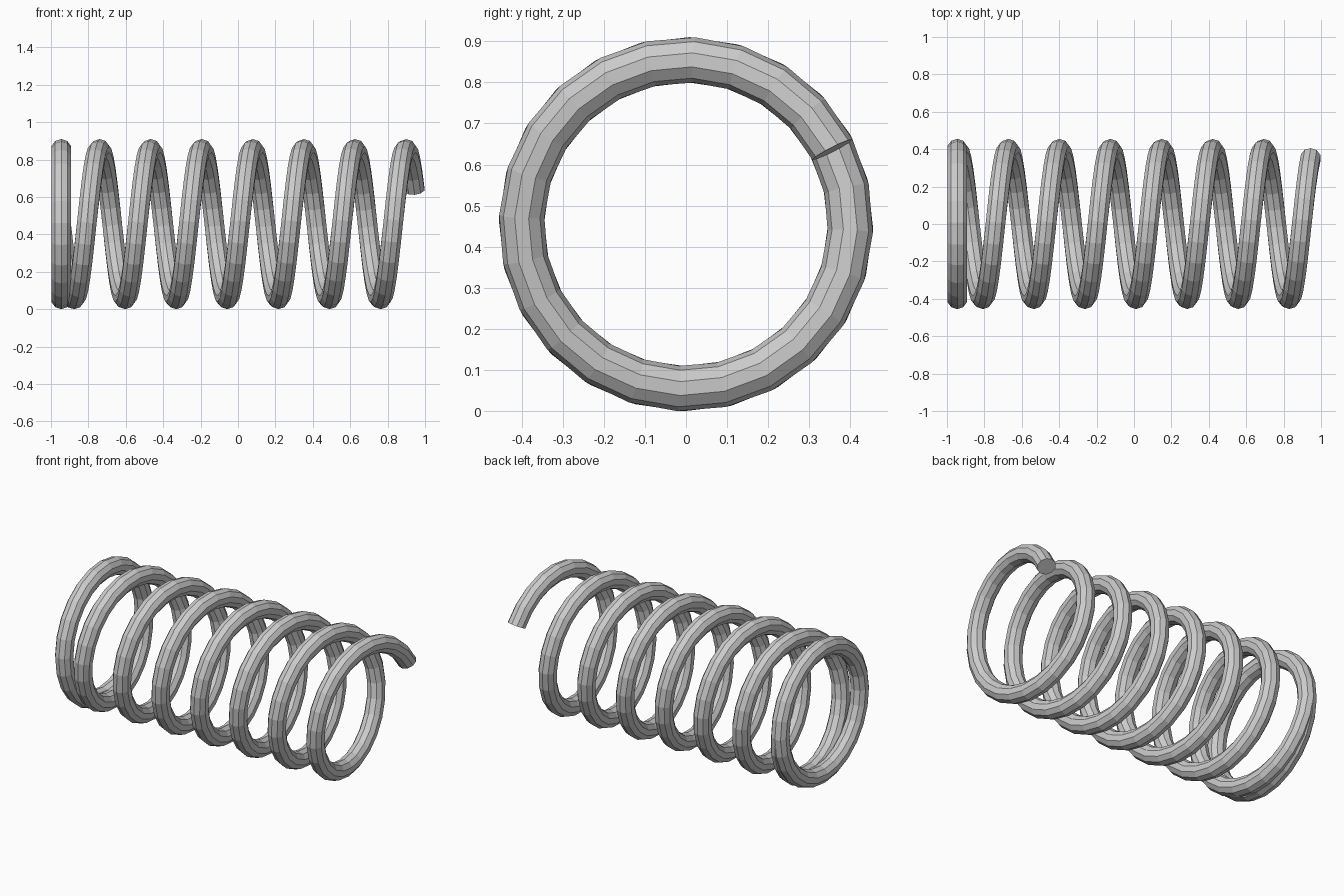
import bpy, bmesh, math
from mathutils import Vector

if "Cube" in bpy.data.objects:
    bpy.data.objects.remove(bpy.data.objects["Cube"])

COIL_R, WIRE_R, MID_Z = 0.4, 0.055, 0.455
PITCH, X_START = 0.273, -0.945
STEPS, SIDES = 24, 10
END = math.radians(63)          # angle past the top where the wire stops
END_X = 0.945


def wire_x(a):
    # steady helix that settles into one flat closed turn at the left end
    return max(X_START, END_X + PITCH * (a - END) / math.tau)


def centre(a):
    # angle 0 is the top, growing towards +y
    return Vector((wire_x(a), COIL_R * math.sin(a), MID_Z + COIL_R * math.cos(a)))


# Wire swept along the coil path
helix_start = END - (END_X - X_START) / PITCH * math.tau
start = helix_start - math.tau
count = round((END - start) / math.tau * STEPS)
bm = bmesh.new()
rings = []
for i in range(count + 1):
    a = start + (END - start) * i / count
    p = centre(a)
    tangent = (centre(a + 0.02) - centre(a - 0.02)).normalized()
    radial = Vector((0, math.sin(a), math.cos(a)))
    across = tangent.cross(radial).normalized()
    ring = []
    for k in range(SIDES):
        t = math.tau * k / SIDES
        ring.append(bm.verts.new(p + WIRE_R * (radial * math.cos(t) + across * math.sin(t))))
    rings.append(ring)

for r0, r1 in zip(rings, rings[1:]):
    for k in range(SIDES):
        n = (k + 1) % SIDES
        bm.faces.new((r0[k], r0[n], r1[n], r1[k]))

# Flat cut ends
bm.faces.new(rings[0])
bm.faces.new(rings[-1])
bmesh.ops.recalc_face_normals(bm, faces=bm.faces[:])

mesh = bpy.data.meshes.new("coil_spring")
bm.to_mesh(mesh)
bm.free()
spring = bpy.data.objects.new("coil_spring", mesh)
bpy.context.collection.objects.link(spring)
